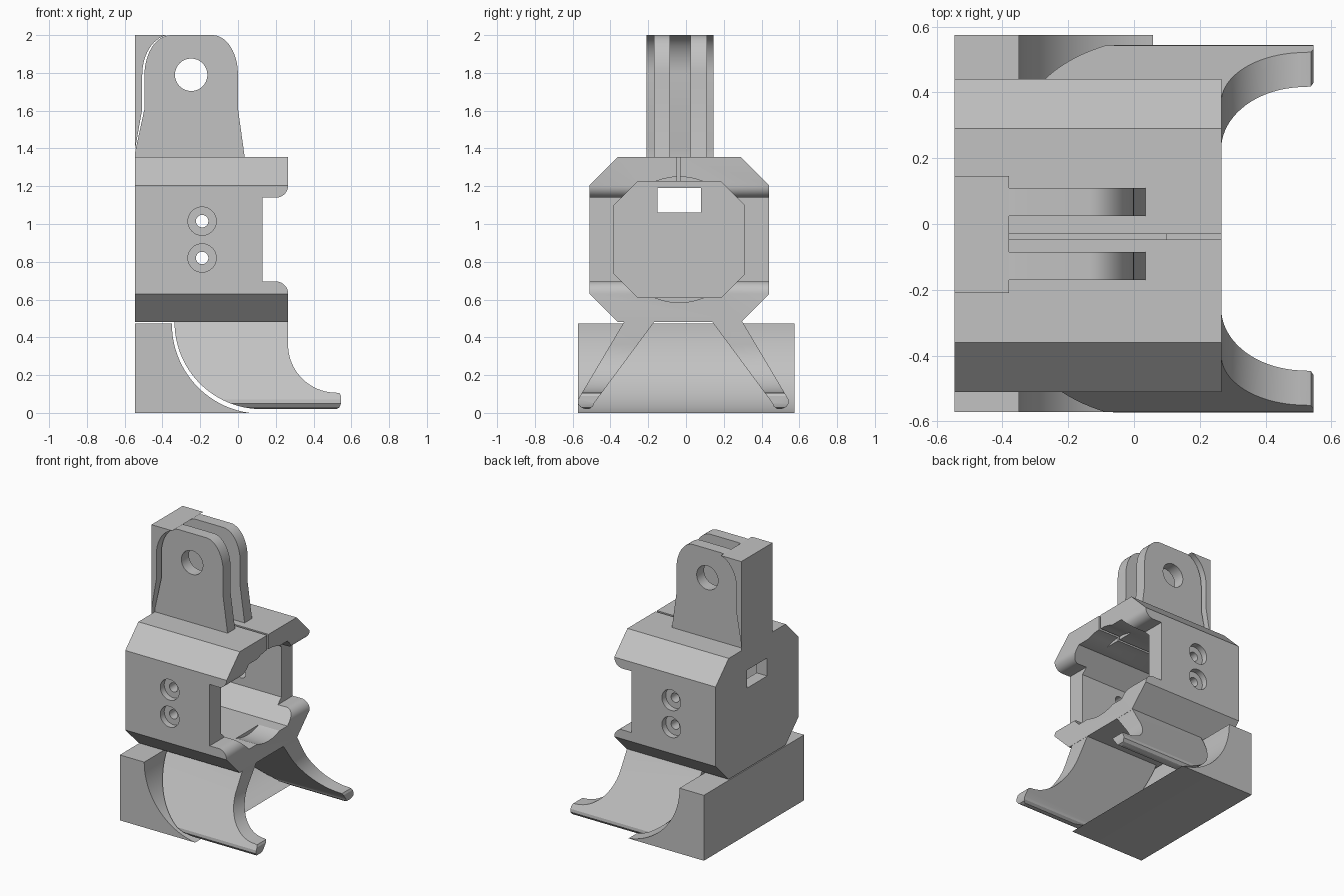
import bpy, bmesh, math

if "Cube" in bpy.data.objects:
    bpy.data.objects.remove(bpy.data.objects["Cube"], do_unlink=True)

grey = bpy.data.materials.new("plain grey")
grey.use_nodes = True
grey.diffuse_color = (0.54, 0.54, 0.54, 1)
grey.node_tree.nodes["Principled BSDF"].inputs["Base Color"].default_value = grey.diffuse_color

MID = -0.035  # centre plane of the body


def arc(cx, cz, r, start, end, n=16, rz=None):
    """Points along an arc, angles in degrees."""
    rz = rz or r
    angles = [math.radians(start + (end - start) * i / n) for i in range(n + 1)]
    return [(cx + r * math.cos(t), cz + rz * math.sin(t)) for t in angles]


def prism(name, points, axis, low, high):
    """Extrude a profile, (x, z) along y or (y, z) along x."""
    place = (lambda p, d: (p[0], d, p[1])) if axis == "y" else (lambda p, d: (d, p[0], p[1]))
    bm = bmesh.new()
    ends = [[bm.verts.new(place(p, d)) for p in points] for d in (low, high)]
    bm.faces.new(ends[0])
    bm.faces.new(ends[1][::-1])
    n = len(points)
    for i in range(n):
        j = (i + 1) % n
        bm.faces.new((ends[0][i], ends[1][i], ends[1][j], ends[0][j]))
    bmesh.ops.recalc_face_normals(bm, faces=bm.faces)
    mesh = bpy.data.meshes.new(name)
    bm.to_mesh(mesh)
    bm.free()
    mesh.materials.append(grey)
    obj = bpy.data.objects.new(name, mesh)
    bpy.context.collection.objects.link(obj)
    return obj


def box(name, x0, x1, y0, y1, z0, z1):
    return prism(name, [(x0, z0), (x1, z0), (x1, z1), (x0, z1)], "y", y0, y1)


def disc(name, x, z, r, y0, y1):
    return prism(name, arc(x, z, r, 0, 360, 32)[:-1], "y", y0, y1)


def octagon(half, low, high, c):
    right = [(half - c, low), (half, low + c), (half, high - c), (half - c, high)]
    return [(MID + y, z) for y, z in right] + [(MID - y, z) for y, z in right[::-1]]


def boolean(obj, tool, operation="DIFFERENCE"):
    """Apply a boolean and drop the helper."""
    tool.hide_render = True
    mod = obj.modifiers.new("cut", "BOOLEAN")
    mod.object, mod.operation, mod.solver = tool, operation, "EXACT"
    bpy.context.view_layer.objects.active = obj
    bpy.ops.object.modifier_apply(modifier=mod.name)
    bpy.data.objects.remove(tool, do_unlink=True)


parts = []

# Chamfered housing with an eight-sided pocket, open at +x
body = prism("housing", octagon(0.475, 0.48, 1.355, 0.15), "x", -0.545, 0.266)
boolean(body, prism("pocket", octagon(0.345, 0.61, 1.225, 0.125), "x", -0.46, 0.5))
boolean(body, prism("round_bore", arc(MID, 0.917, 0.333, 0, 360, 48)[:-1], "x", 0.1, 0.5))

# Side notches with rounded lips
notch = [(0.13, 0.695)] + arc(0.2, 0.63, 0.066, 90, 0, 8) + [(0.4, 0.63), (0.4, 1.205)]
notch += arc(0.2, 1.205, 0.066, 0, -90, 8) + [(0.13, 1.14)]
boolean(body, prism("notch", notch, "y", -0.8, 0.8))

# Rear window and clamping slit
boolean(body, box("window", -0.7, -0.4, -0.15, 0.08, 1.06, 1.19))
boolean(body, box("slit", -0.38, 0.5, -0.047, -0.031, 1.19, 1.5))

# Counterbored screw holes through both sides
for z in (0.82, 1.015):
    boolean(body, disc("screw_hole", -0.19, z, 0.033, -0.8, 0.8))
    for side in (-1, 1):
        ends = sorted((MID + side * 0.43, MID + side * 0.6))
        boolean(body, disc("counterbore", -0.19, z, 0.075, *ends))
parts.append(body)

# Pair of pierced mounting lugs
lug = [(-0.545, 1.35), (0.036, 1.35), (0, 1.61), (0, 1.79)]
lug += arc(-0.135, 1.79, 0.135, 10, 90, 12, 0.21)
lug += arc(-0.355, 1.79, 0.14, 90, 180, 12, 0.21) + [(-0.495, 1.61), (-0.545, 1.38)]
for name, y0, y1 in (("front_lug", -0.17, -0.085), ("back_lug", 0.025, 0.11)):
    obj = prism(name, lug, "y", y0, y1)
    boolean(obj, disc("pin_hole", -0.248, 1.79, 0.086, -0.8, 0.8))
    parts.append(obj)

# Break-away support behind the lugs
support = [(-0.545, 1.355), (-0.545, 2.0), (-0.38, 2.0)]
support += arc(-0.355, 1.79, 0.152, 100, 180, 12, 0.212) + [(-0.507, 1.61), (-0.544, 1.4)]
parts.append(prism("lug_support", support, "y", -0.21, 0.146))

# Splayed legs: side outline intersected with a tapered, round-tipped section
outline = arc(0.124, 0.48, 0.46, 180, 270, 24) + [(0.52, 0.02), (0.537, 0.028), (0.545, 0.05)]
outline += [(0.545, 0.09), (0.538, 0.104)] + arc(0.52, 0.362, 0.255, 270, 180, 20)
outline += [(0.265, 0.5), (-0.336, 0.5)]
section = [(0.14, 0.48), (0.457, 0.052), (0.464, 0.035), (0.482, 0.021), (0.505, 0.02),
           (0.53, 0.031), (0.544, 0.05), (0.542, 0.072), (0.3, 0.48), (0.29, 0.5), (0.14, 0.5)]
for name, side in (("back_leg", 1), ("front_leg", -1)):
    pts = section if side > 0 else [(-0.029 - y, z) for y, z in section]
    leg = prism(name, outline, "y", -0.8, 0.8)
    boolean(leg, prism("leg_section", pts, "x", -0.7, 0.7), "INTERSECT")
    parts.append(leg)

# Break-away base block with a curved front
base = [(-0.545, 0), (0.04, 0)] + arc(0.124, 0.47, 0.474, 262, 180, 24) + [(-0.35, 0.473), (-0.545, 0.473)]
parts.append(prism("base_block", base, "y", -0.572, 0.574))

# Smooth the curves, keep the edges sharp
bpy.ops.object.select_all(action="DESELECT")
for obj in parts:
    obj.select_set(True)
bpy.context.view_layer.objects.active = body
bpy.ops.object.shade_smooth_by_angle(angle=math.radians(25))
